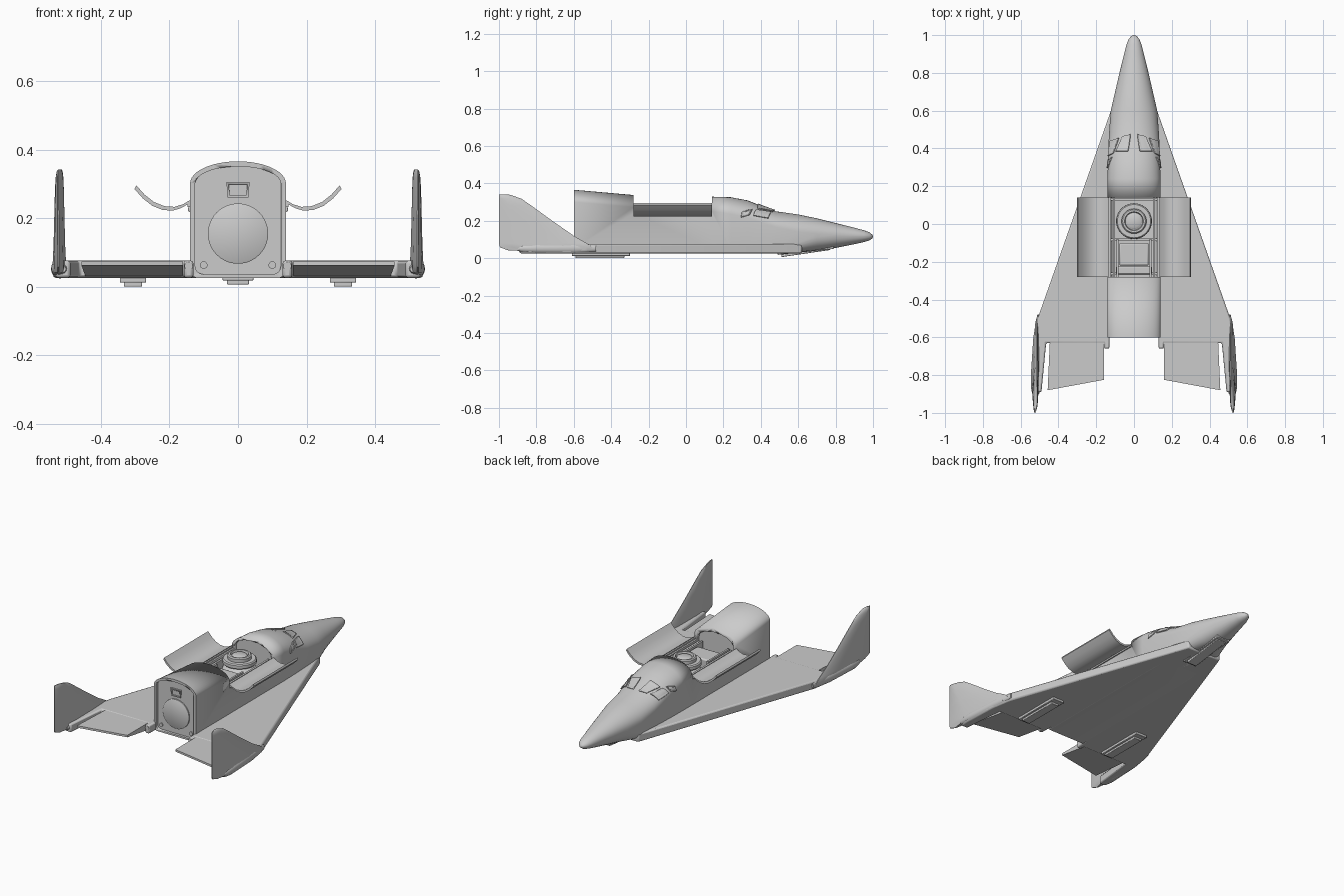
import bpy, bmesh
from math import sin, cos, pi, radians
from mathutils import Vector
from mathutils.bvhtree import BVHTree

if "Cube" in bpy.data.objects:
    bpy.data.objects.remove(bpy.data.objects["Cube"])


def finish(name, bm, mirror=False, bevel=0, smooth=35):
    bmesh.ops.recalc_face_normals(bm, faces=bm.faces)
    mesh = bpy.data.meshes.new(name)
    bm.to_mesh(mesh)
    bm.free()
    obj = bpy.data.objects.new(name, mesh)
    bpy.context.collection.objects.link(obj)
    bpy.ops.object.select_all(action="DESELECT")
    obj.select_set(True)
    bpy.context.view_layer.objects.active = obj
    bpy.ops.object.shade_smooth_by_angle(angle=radians(smooth))
    if bevel:
        mod = obj.modifiers.new("Bevel", "BEVEL")
        mod.width, mod.segments = bevel, 2
    if mirror:
        obj.modifiers.new("Mirror", "MIRROR")
    return obj


def loft(name, rings, **kw):
    bm = bmesh.new()
    rows = [[bm.verts.new(p) for p in ring] for ring in rings]
    for a, b in zip(rows, rows[1:]):
        for i in range(len(a)):
            j = (i + 1) % len(a)
            bm.faces.new((a[i], a[j], b[j], b[i]))
    bm.faces.new(rows[0])
    bm.faces.new(rows[-1][::-1])
    return finish(name, bm, **kw)


def prism(name, outline, axis, lo, hi, **kw):
    def ring(t):
        return [Vector(p[:axis] + (t,) + p[axis:]) for p in outline]
    return loft(name, [ring(lo), ring(hi)], **kw)


def box(name, x, y, z, **kw):
    return prism(name, [(x[0], y[0]), (x[1], y[0]), (x[1], y[1]), (x[0], y[1])], 2, *z, **kw)


def turned(name, profile, centre, axis="Z", steps=40, **kw):
    rings = []
    for r, h in profile:
        circle = [(r * cos(2 * pi * i / steps), r * sin(2 * pi * i / steps)) for i in range(steps)]
        rings.append([Vector(centre) + Vector((u, v, h) if axis == "Z" else (u, h, v))
                      for u, v in circle])
    return loft(name, rings, **kw)


def hull_ring(y, w, bottom, shoulder, top, rx=.025, rz=.025):
    # Flat belly with rounded corners, straight sides and an elliptical roof
    half = []
    for i in range(7):
        a = pi / 2 * i / 6
        half.append((w - rx + rx * sin(a), bottom + rz - rz * cos(a)))
    for i in range(13):
        a = pi / 2 * i / 12
        half.append((w * cos(a), shoulder + .001 + (top - shoulder) * sin(a)))
    left = [(-x, z) for x, z in half[-2::-1]]
    return [Vector((x, y, z)) for x, z in half[:-1] + [(0, half[-1][1])] + left]


def cut(obj, cutter):
    cutter.hide_render = True
    bpy.context.view_layer.objects.active = obj
    mod = obj.modifiers.new("Cut", "BOOLEAN")
    mod.operation, mod.solver, mod.object = "DIFFERENCE", "EXACT", cutter
    bpy.ops.object.modifier_apply(modifier=mod.name)
    bpy.data.objects.remove(cutter)


# Fuselage, from the flat tail to the rounded nose
stations = [
    (-.6, .14, .025, .30, .365), (-.28, .14, .025, .272, .337),
    (.14, .14, .025, .25, .328), (.24, .14, .025, .235, .325),
    (.33, .138, .025, .215, .308), (.42, .135, .026, .185, .272),
    (.48, .132, .027, .165, .25), (.6, .123, .033, .14, .233, .05, .05),
    (.7, .1, .042, .13, .212, .07, .07), (.8, .077, .055, .125, .187, .07, .065),
    (.9, .052, .075, .12, .162, .05, .044), (.95, .04, .086, .118, .149, .04, .032),
    (.98, .028, .095, .117, .138, .028, .022), (.995, .014, .105, .116, .126, .014, .011),
    (1, .003, .113, .115, .117, .003, .002),
]
fuselage = loft("fuselage", [hull_ring(*s) for s in stations])
cut(fuselage, loft("tail_recess", [hull_ring(y, .125, .036, .3, .35) for y in (-.65, -.585)]))
cut(fuselage, loft("bay_recess", [hull_ring(y, .122, .13, .25, .312) for y in (-.3, .16)]))
cut(fuselage, box("bay_opening", (-.2, .2), (-.28, .14), (.24, .5)))
bpy.ops.object.shade_smooth_by_angle(angle=radians(35))

# Cockpit windows laid on the skin
tree = BVHTree.FromObject(fuselage, bpy.context.evaluated_depsgraph_get())
panes = {
    "front_window": [(13, .385), (10, .475), (32, .465), (40, .385)],
    "side_window": [(45, .375), (40, .455), (63, .44), (60, .36)],
    "rear_window": [(46, .355), (59, .34), (64, .295), (55, .3)],
}
for name, corners in panes.items():
    bm = bmesh.new()
    a, b, c, d = (Vector(p) for p in corners)
    n = 8
    grid = []
    for i in range(n + 1):
        row = []
        for j in range(n + 1):
            angle, y = a.lerp(b, i / n).lerp(d.lerp(c, i / n), j / n)
            ray = Vector((sin(radians(angle)), 0, cos(radians(angle))))
            hit = tree.ray_cast(Vector((0, y, .15)), ray)[0]
            rim = i in (0, n) or j in (0, n)
            row.append(bm.verts.new(hit + ray * (.005 if rim else .001)))
        grid.append(row)
    for i in range(n):
        for j in range(n):
            bm.faces.new((grid[i][j], grid[i + 1][j], grid[i + 1][j + 1], grid[i][j + 1]))
    pane = finish(name, bm, mirror=True)
    solid = pane.modifiers.new("Thickness", "SOLIDIFY")
    solid.thickness, solid.offset = .006, 0

# Tail bulkhead fittings
turned("tail_hatch", [(.088, 0), (.088, -.008), (.085, -.01)], (0, -.584, .155), "Y")
turned("tail_port", [(.011, 0), (.011, -.008)], (.1, -.584, .063), "Y", 16, mirror=True)
frame = prism("tail_window", [(-.034, .305), (.034, .305), (.03, .26), (-.03, .26)], 1, -.594, -.58)
cut(frame, prism("window_cut", [(-.027, .298), (.027, .298), (.024, .267), (-.024, .267)], 1, -.6, -.588))

# Bay doors, hinges and rails
arc = [(.143, .243), (.165, .23), (.19, .222), (.22, .224), (.25, .236), (.278, .258), (.302, .285)]
door = prism("bay_door", arc + [(x - .005, z + .011) for x, z in arc[::-1]], 1, -.28, .14, mirror=True)
box("door_hinge", (.132, .147), (-.28, .14), (.232, .248), mirror=True)
box("bay_rail", (.1, .112), (-.28, .14), (.13, .235), mirror=True)
for y in (-.27, -.09, .125):
    box("bay_rib", (-.122, .122), (y, y + .012), (.13, .17))

# Docking port and equipment in the bay
port = (0, .015, 0)
turned("docking_tunnel", [(.095, .13), (.095, .2), (.075, .225), (.062, .23), (.062, .255)], port)
turned("docking_collar", [(.09, .235), (.094, .24), (.094, .258), (.088, .264), (.07, .264)], port)
turned("docking_ring", [(.066, .26), (.066, .282), (.06, .288), (.05, .288), (.046, .275)], port)
turned("docking_hatch", [(.042, .27), (.042, .28), (.034, .285)], port)
box("equipment_box", (-.078, .078), (-.22, -.1), (.13, .235), bevel=.008)
box("equipment_shelf", (-.095, .095), (-.265, -.225), (.13, .2), bevel=.005)
box("bay_strut", (.082, .093), (-.28, -.08), (.2, .24), mirror=True)

# Delta wing, with elevons tapering to a thin trailing edge
wing = [(0, .62), (.115, .62), (.51, -.5), (.53, -.62), (.54, -.84), (.53, -.89), (.49, -.89),
        (.465, -.63), (.16, -.63), (.157, -.66), (.13, -.66), (.13, -.58), (0, -.58)]
prism("wing", wing, 2, .026, .076, mirror=True, bevel=.008)
plan = [(.16, -.61), (.445, -.61), (.457, -.88), (.16, -.825)]
loft("elevon", [[Vector((x, y, .029 if i < 2 else .062)) for i, (x, y) in enumerate(plan)],
                [Vector((x, y, .074)) for x, y in plan]], mirror=True)
turned("wing_root_thruster", [(.012, 0), (.012, -.08), (.009, -.08)], (.144, -.58, .06), "Y", 16, mirror=True)


# Wing tip pods and upright fins
def pod_ring(y, x, rx, rz):
    return [Vector((x + rx * cos(pi * i / 8), y, .052 + rz * sin(pi * i / 8))) for i in range(16)]


loft("tip_pod", [pod_ring(-.48, .508, .004, .015), pod_ring(-.6, .515, .018, .026),
                 pod_ring(-.8, .52, .026, .028), pod_ring(-.87, .52, .025, .024),
                 pod_ring(-.9, .52, .018, .012)], mirror=True)


def fin_ring(z, front, rear, t):
    # Streamlined section: blunt nose, widest aft, sharp trailing edge
    side = [(0, .1), (.06, .4), (.3, .75), (.65, 1), (.85, .7), (1, .12)]
    pts = [(k, t * s) for k, s in side] + [(k, -t * s) for k, s in side[::-1]]
    return [Vector((.515 + .01 * k + x, front + (rear - front) * k, z)) for k, x in pts]


loft("fin", [fin_ring(.042, -.52, -.95, .02), fin_ring(.058, -.5, -.995, .02),
             fin_ring(.08, -.53, -1, .019), fin_ring(.12, -.6, -1, .017),
             fin_ring(.2, -.715, -1, .015), fin_ring(.28, -.825, -1, .013),
             fin_ring(.318, -.88, -1, .011), fin_ring(.336, -.93, -1, .008),
             fin_ring(.342, -.955, -.998, .003)], mirror=True)

# Landing skids under the wings and nose
box("main_skid_plate", (.268, .345), (-.61, -.3), (.012, .03), mirror=True, bevel=.003)
box("main_skid", (.28, .333), (-.59, -.33), (0, .014), mirror=True, bevel=.003)
prism("nose_skid_plate", [(.49, .018), (.79, .05), (.79, .07), (.49, .04)], 0, -.045, .045, bevel=.003)
prism("nose_skid", [(.51, .006), (.77, .044), (.77, .06), (.51, .03)], 0, -.032, .032, bevel=.003)
